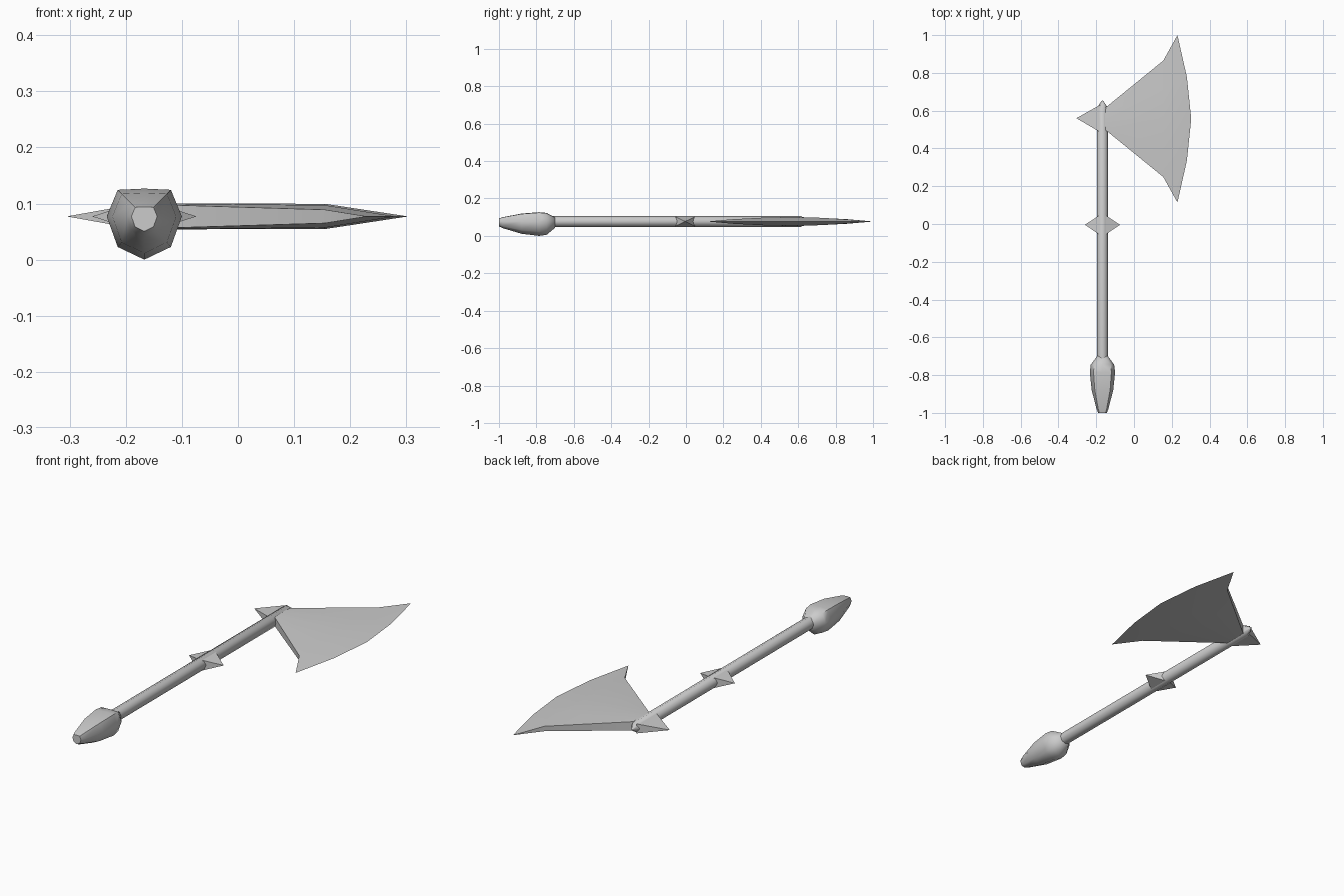
import bpy, bmesh, math

if "Cube" in bpy.data.objects:
    bpy.data.objects.remove(bpy.data.objects["Cube"])

AX, AZ = -0.167, 0.077      # handle axis


def make_object(name, verts, faces, angle=40):
    mesh = bpy.data.meshes.new(name)
    mesh.from_pydata(verts, [], faces)
    bm = bmesh.new()
    bm.from_mesh(mesh)
    bmesh.ops.remove_doubles(bm, verts=bm.verts, dist=0.0001)
    bmesh.ops.recalc_face_normals(bm, faces=bm.faces)
    bm.to_mesh(mesh)
    bm.free()
    ob = bpy.data.objects.new(name, mesh)
    bpy.context.collection.objects.link(ob)
    bpy.ops.object.select_all(action='DESELECT')
    ob.select_set(True)
    bpy.context.view_layer.objects.active = ob
    bpy.ops.object.shade_smooth_by_angle(angle=math.radians(angle))
    return ob


def turned(name, profile, top=1.0, bottom=1.0, sides=8, angle=50):
    """Loft rings (y, radius) along the handle axis."""
    verts, faces = [], []
    for y, r in profile:
        for i in range(sides):
            a = 2 * math.pi * i / sides
            dz = r * math.sin(a) * (bottom if math.sin(a) < 0 else 1)
            verts.append((AX + r * math.cos(a), y, AZ + min(dz, r * top)))
    for k in range(len(profile) - 1):
        for i in range(sides):
            j = (i + 1) % sides
            faces.append((k*sides + i, k*sides + j, (k+1)*sides + j, (k+1)*sides + i))
    faces.append(tuple(range(sides)))
    faces.append(tuple(range((len(profile) - 1) * sides, len(profile) * sides)))
    return make_object(name, verts, faces, angle)


def spike(name, base_x, tip_x, y0, y1, tip_y, half):
    """Four-sided pyramid pointing sideways."""
    verts = [(base_x, y0, AZ - half), (base_x, y1, AZ - half),
             (base_x, y1, AZ + half), (base_x, y0, AZ + half), (tip_x, tip_y, AZ)]
    faces = [(0, 1, 2, 3)] + [(i, (i + 1) % 4, 4) for i in range(4)]
    return make_object(name, verts, faces)


# Handle with pointed top
turned("handle", [(-0.72, 0.029), (0.615, 0.029), (0.655, 0.002)])

# Pommel, flattened on its upper side
turned("pommel", [(-1.0, 0.023), (-0.98, 0.031), (-0.88, 0.057), (-0.785, 0.067),
                  (-0.745, 0.062), (-0.70, 0.029)], top=0.74, bottom=1.15, angle=60)

# Side spikes at the middle of the handle
for name, s in (("collar_spike_left", -1), ("collar_spike_right", 1)):
    spike(name, AX + s * 0.015, AX + s * 0.093, -0.057, 0.047, -0.004, 0.025)

# Back spike of the axe head
spike("back_spike", AX - 0.01, -0.305, 0.485, 0.632, 0.56, 0.023)

# Blade: stations from the handle to the cutting edge, mirrored top and bottom
MID = 0.557
rows = [-1, -0.5, 0, 0.5, 1]
stations = [   # x at each row, y half width, half thickness at each row
    ([AX] * 5, 0.05, [0.023] * 5),
    ([-0.14] * 5, 0.068, [0.021, 0.023, 0.023, 0.023, 0.021]),
    ([0.155] * 5, 0.308, [0.012, 0.02, 0.0225, 0.02, 0.012]),
    ([0.23, 0.28, 0.303, 0.28, 0.23], 0.443, [0] * 5),
]
verts, faces = [], []
for side in (1, -1):
    for xs, hw, ts in stations:
        for r, x, t in zip(rows, xs, ts):
            verts.append((x, MID + r * hw, AZ + side * t))
n, total = len(rows), len(rows) * len(stations)
for base in (0, total):
    for k in range(len(stations) - 1):
        for i in range(n - 1):
            a = base + k * n + i
            faces.append((a, a + 1, a + n + 1, a + n))
for k in range(len(stations) - 1):          # upper and lower rims
    for i in (0, n - 1):
        a, b = k * n + i, (k + 1) * n + i
        if k == len(stations) - 2:
            faces.append((a, b, a + total))
        else:
            faces.append((a, b, b + total, a + total))
for i in range(n - 1):                      # wall inside the handle
    faces.append((i, i + 1, i + 1 + total, i + total))
make_object("blade", verts, faces)
